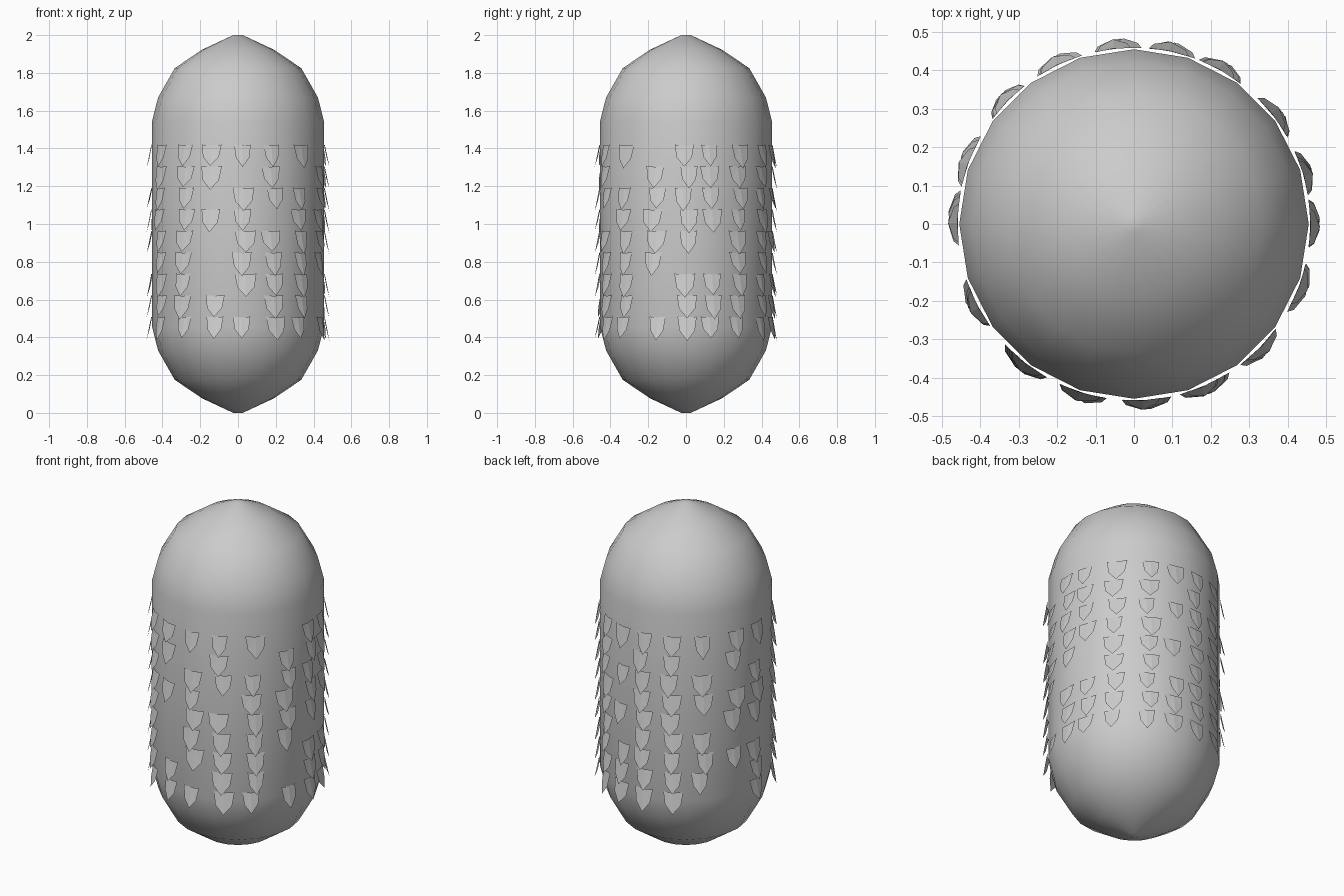
import bpy, bmesh, math, random

if "Cube" in bpy.data.objects:
    bpy.data.objects.remove(bpy.data.objects["Cube"])

random.seed(4)


def make_object(name, bm):
    mesh = bpy.data.meshes.new(name)
    bm.to_mesh(mesh)
    bm.free()
    obj = bpy.data.objects.new(name, mesh)
    bpy.context.collection.objects.link(obj)
    return obj


# Capsule body: 20-sided lathe, mirrored about z = 1
SIDES, RADIUS = 20, 0.455
lower = [(0.025, 0.0), (0.19, 0.077), (0.335, 0.175), (0.423, 0.33), (RADIUS, 0.455)]
profile = lower + [(r, 2 - z) for r, z in reversed(lower)]
bm = bmesh.new()
rings = [[bm.verts.new((r * math.cos(math.tau * i / SIDES),
                        r * math.sin(math.tau * i / SIDES), z))
          for i in range(SIDES)] for r, z in profile]
for a, b in zip(rings, rings[1:]):
    for i in range(SIDES):
        j = (i + 1) % SIDES
        bm.faces.new((a[i], a[j], b[j], b[i]))
bm.faces.new(list(reversed(rings[0])))
bm.faces.new(rings[-1])
for f in bm.faces:
    f.smooth = True
make_object("body", bm)

# Scales: places around the body in degrees from the front, one pattern per row
SLOTS = [4, 24, 45, 69, 90, 107, 127, 150, 168, 185, 205, 226, 249, 268, 297, 322, 343]
ROWS = ["11101111111111111",
        "01011111011010111",
        "11111111111101110",
        "10111111011111111",
        "11111011111011110",
        "11110011011100110",
        "11101111111111110",
        "01101111111101111",
        "11111111111001111"]
# Shield outline: sideways, downwards, outwards
OUTLINE = [(-0.05, 0.0, 0.0), (-0.04, 0.07, 0.014), (0.0, 0.12, 0.028),
           (0.04, 0.07, 0.014), (0.05, 0.0, 0.0), (0.0, 0.004, 0.004)]
bm = bmesh.new()
for row, pattern in enumerate(ROWS):
    for slot, flag in zip(SLOTS, pattern):
        if flag == "0":
            continue
        a = math.radians(slot + random.uniform(-2, 2))
        w, h = random.uniform(0.85, 1.15), random.uniform(0.92, 1.08)
        out, side = (math.sin(a), -math.cos(a)), (math.cos(a), math.sin(a))
        v = []
        for u, down, lift in OUTLINE:
            r = RADIUS + 0.001 + lift
            v.append(bm.verts.new((out[0] * r + side[0] * u * w,
                                   out[1] * r + side[1] * u * w,
                                   1.42 - 0.1138 * row - down * h)))
        for tri in ((0, 1, 5), (1, 2, 5), (2, 3, 5), (3, 4, 5)):
            bm.faces.new([v[k] for k in tri])
make_object("scales", bm)
